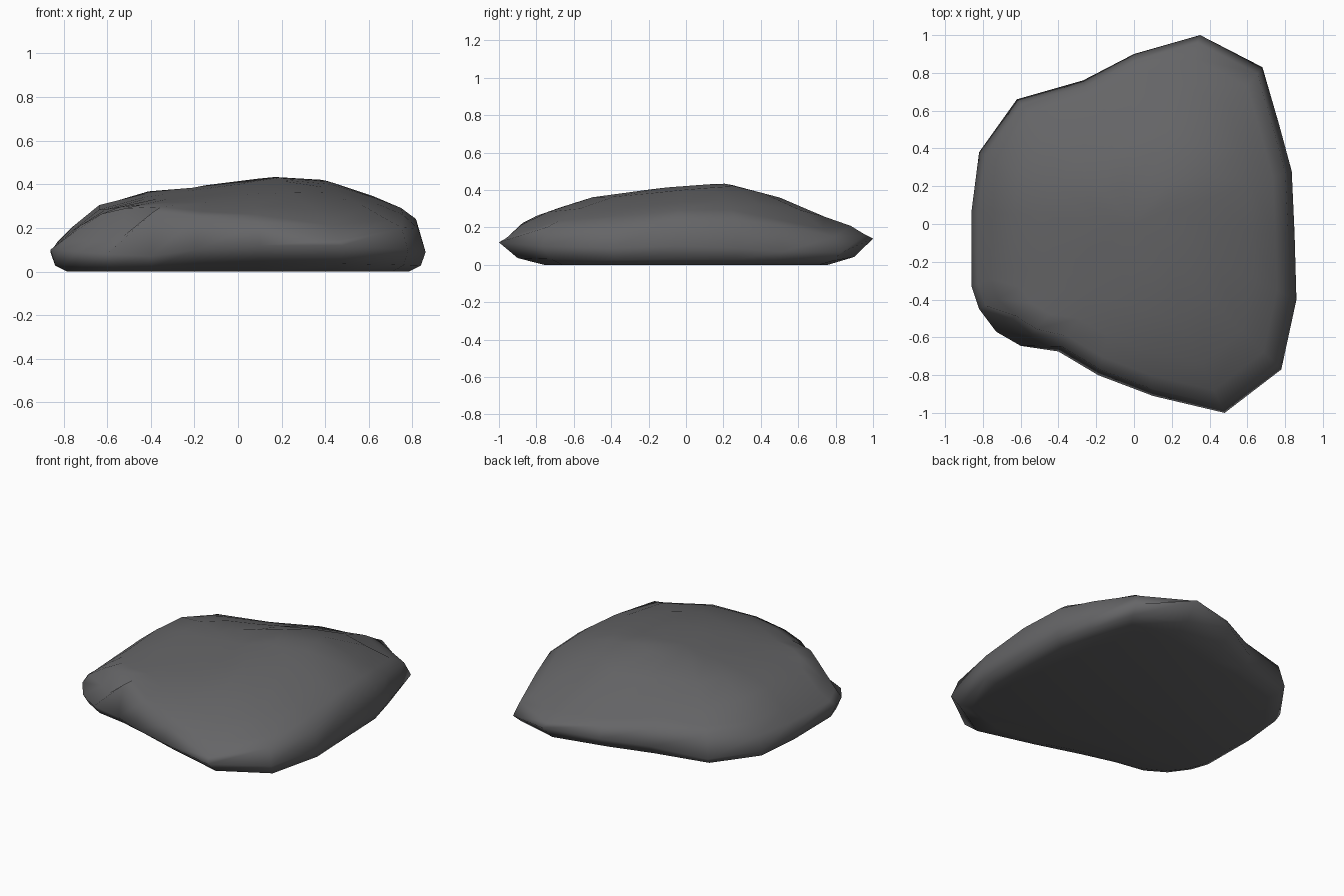
import bpy, bmesh

if "Cube" in bpy.data.objects:
    bpy.data.objects.remove(bpy.data.objects["Cube"])

# Widest outline of the stone, counterclockwise: x, y, height
RIM = [(.85, -.05, .10), (.835, .28, .09), (.77, .52, .07), (.68, .83, .065), (.35, 1.0, .14),
       (0, .90, .12), (-.27, .76, .09), (-.62, .66, .06), (-.82, .38, .06), (-.86, .07, .09),
       (-.86, -.33, .10), (-.82, -.45, .10), (-.73, -.57, .09), (-.60, -.645, .08),
       (-.40, -.675, .07), (-.19, -.80, .10), (.10, -.91, .12), (.48, -1.0, .12),
       (.78, -.77, .10), (.86, -.40, .09)]
LEDGE = {12: 1.0, 13: .7}               # low front-left lobe
UNDERCUT = (15, 16)                     # front edge overhanging the base

# Height profiles along x and y
PX = [(-.86, .10), (-.82, .15), (-.74, .23), (-.65, .31), (-.51, .36), (.2, .44), (.42, .42),
      (.6, .365), (.75, .305), (.82, .25), (.86, .10)]
PY = [(-1, .12), (-.85, .25), (-.57, .355), (-.1, .415), (.25, .44), (.62, .335),
      (.72, .27), (.86, .225), (1, .14)]


def interp(table, t):
    for (a, u), (b, v) in zip(table, table[1:]):
        if t <= b:
            return u + (v - u) * max(0, (t - a) / (b - a))
    return table[-1][1]


def ramp(t):
    return min(1, max(0, t))


def top_z(x, y):
    h = interp(PX, x) * interp(PY, y) / .44
    h -= .045 * ramp((y - .2) / .4) * ramp((.3 - x) / .6)      # back left falls away
    h -= .05 * ramp((y - .1) / .4) * ramp((x - .45) / .25)     # back right falls away
    return h


bm = bmesh.new()
rings = []
# Flat underside and lower edge
for s, sy, tip, cut, h in ((.91, .86, .76, .78, 0), (.975, .94, .90, .88, .3)):
    ring = []
    for i, (x, y, z) in enumerate(RIM):
        t = cut if i in UNDERCUT else tip if abs(y) > .88 else sy
        ring.append(bm.verts.new((x * s, y * t, z * h)))
    rings.append(ring)
# Rim and domed upper surface
rings.append([bm.verts.new(p) for p in RIM])
for s in (.96, .88, .74, .5, .25):
    ring = []
    for i, (x, y, z) in enumerate(RIM):
        k = LEDGE.get(i, 0)
        t = s
        if s == .96:                      # ledge tread
            t = s - .08 * k
        elif s == .88:                    # steep riser
            t = s - .025 * k
        h = top_z(x * t, y * t)
        if s == .96:
            h = .15 if k else max(h, z + .02)
        ring.append(bm.verts.new((x * t, y * t, h)))
    rings.append(ring)

n = len(RIM)
for lo, hi in zip(rings, rings[1:]):
    for i in range(n):
        j = (i + 1) % n
        bm.faces.new((lo[i], lo[j], hi[j], hi[i]))
bm.faces.new(list(reversed(rings[0])))
peak = bm.verts.new((0, 0, top_z(0, 0)))
for i in range(n):
    bm.faces.new((rings[-1][i], rings[-1][(i + 1) % n], peak))
bmesh.ops.recalc_face_normals(bm, faces=bm.faces)

mesh = bpy.data.meshes.new("flat_stone")
bm.to_mesh(mesh)
bm.free()
stone = bpy.data.objects.new("flat_stone", mesh)
bpy.context.collection.objects.link(stone)
mat = bpy.data.materials.new("dark grey stone")
mat.diffuse_color = (.13, .13, .135, 1)
mat.use_nodes = True
mat.node_tree.nodes["Principled BSDF"].inputs["Base Color"].default_value = mat.diffuse_color
mesh.materials.append(mat)
for p in mesh.polygons:
    p.use_smooth = True
